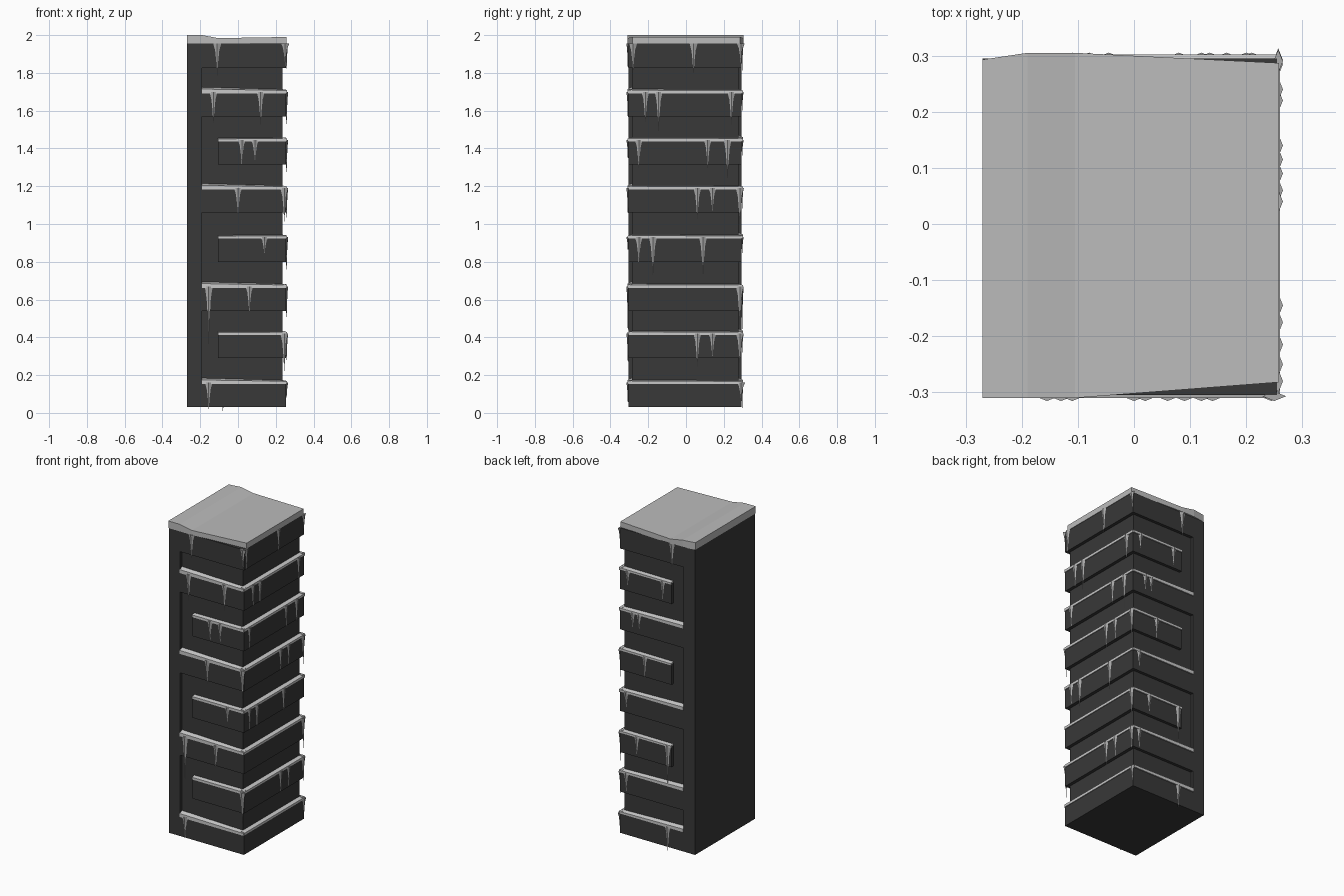
import bpy, bmesh
from mathutils import Vector

cube = bpy.data.objects.get("Cube")
if cube:
    bpy.data.objects.remove(cube)


def material(name, value):
    m = bpy.data.materials.new(name)
    m.use_nodes = True
    colour = (value, value, value, 1)
    m.diffuse_color = colour
    m.node_tree.nodes["Principled BSDF"].inputs["Base Color"].default_value = colour
    return m


STONE = material("dark stone", 0.04)
SNOW = material("snow", 0.5)
DRIFT = material("ledge snow", 0.58)
ICE = material("ice", 0.4)

# Shared limits: left edge, band faces and recessed faces
LEFT, RIGHT, FRONT, BACK = -0.27, 0.255, -0.305, 0.295
RIGHT_IN, FRONT_IN, BACK_IN = 0.235, -0.285, 0.277
WALL, SHORT = -0.19, -0.105


def finish(name, bm, mat):
    bmesh.ops.recalc_face_normals(bm, faces=bm.faces)
    mesh = bpy.data.meshes.new(name)
    bm.to_mesh(mesh)
    bm.free()
    mesh.materials.append(mat)
    obj = bpy.data.objects.new(name, mesh)
    bpy.context.collection.objects.link(obj)
    return obj


def prism(name, outline, z0, z1, mat):
    bm = bmesh.new()
    face = bm.faces.new([bm.verts.new((x, y, z0)) for x, y in outline])
    new = bmesh.ops.extrude_face_region(bm, geom=[face])["geom"]
    for v in new:
        if isinstance(v, bmesh.types.BMVert):
            v.co.z = z1
    return finish(name, bm, mat)


def box(name, x0, x1, y0, y1, z0, z1, mat):
    return prism(name, [(x0, y0), (x1, y0), (x1, y1), (x0, y1)], z0, z1, mat)


# Snow strip from a to b, reaching outward along n, with a height at each end
def drift(name, a, b, n, z, ha, hb):
    bm = bmesh.new()
    out = Vector(n) * 0.025
    rings = []
    for p, h in ((a, ha), (b, hb)):
        i, o = Vector(p), Vector(p) + out
        rings.append([bm.verts.new((q.x, q.y, zz)) for q, zz in
                      ((i, z - 0.008), (o, z - 0.008), (o, z + h * 0.6), (i, z + h))])
    for k in range(4):
        j = (k + 1) % 4
        bm.faces.new((rings[0][k], rings[0][j], rings[1][j], rings[1][k]))
    bm.faces.new(rings[0])
    bm.faces.new(rings[1][::-1])
    finish(name, bm, DRIFT)


# Icicle with a wide root that narrows fast; t is the direction along the ledge
def icicle(name, x, y, z, length, t):
    bm = bmesh.new()
    t = Vector((t[0], t[1], 0))
    n = Vector((-t.y, t.x, 0))
    levels = ((0.021, 0.0), (0.011, 0.22), (0.006, 0.5))
    rings = []
    for w, f in levels:
        c = Vector((x, y, z - f * length))
        d = 0.4 * w
        rings.append([bm.verts.new(c + v) for v in (t * w, n * d, -t * w, -n * d)])
    tip = bm.verts.new((x, y, z - length))
    bm.faces.new(rings[0])
    for k in range(4):
        j = (k + 1) % 4
        for up, low in zip(rings, rings[1:]):
            bm.faces.new((up[k], up[j], low[j], low[k]))
        bm.faces.new((rings[-1][k], rings[-1][j], tip))
    finish(name, bm, ICE)


# Recessed core and full-height wall on the left edge
box("core", LEFT + 0.02, RIGHT_IN, FRONT_IN, BACK_IN, 0.04, 1.95, STONE)
box("side_wall", LEFT, WALL, FRONT, BACK, 0.03, 1.955, STONE)

# Projecting bands: top, then where each one stops on the front and on the back
bands = [(1.955, WALL, WALL), (1.70, WALL, SHORT), (1.445, SHORT, WALL),
         (1.19, WALL, SHORT), (0.93, SHORT, WALL), (0.67, WALL, SHORT),
         (0.42, SHORT, WALL), (0.16, WALL, WALL)]
for i, (top, xf, xb) in enumerate(bands):
    outline = [(xf, FRONT), (RIGHT, FRONT), (RIGHT, BACK), (xb, BACK), (xb, 0), (xf, 0)]
    prism(f"band_{i}", outline, top - 0.13, top, STONE)
    if i == 0:
        continue
    low, high = 0.01, 0.024
    drift(f"front_snow_{i}", (xf, FRONT_IN), (RIGHT, FRONT_IN), (0, -1), top,
          high if xf == WALL else low, 0.012)
    drift(f"side_snow_{i}", (RIGHT_IN, FRONT), (RIGHT_IN, BACK), (1, 0), top, 0.014, 0.012)
    drift(f"back_snow_{i}", (xb, BACK_IN), (RIGHT, BACK_IN), (0, 1), top,
          high if xb == WALL else low, 0.012)

# Snow cap: cross-sections along x as (x, front, back, height)
sections = [(LEFT, -0.31, 0.293, 2.0), (WALL, -0.31, 0.305, 2.0),
            (SHORT, -0.31, 0.305, 1.984), (0.258, -0.282, 0.287, 1.99)]
bm = bmesh.new()
loops = [[bm.verts.new(p) for p in ((x, f, 1.955), (x, b, 1.955), (x, b, z), (x, f, z))]
         for x, f, b, z in sections]
for p, q in zip(loops, loops[1:]):
    for k in range(4):
        j = (k + 1) % 4
        bm.faces.new((p[k], p[j], q[j], q[k]))
bm.faces.new(loops[0])
bm.faces.new(loops[-1][::-1])
finish("snow_cap", bm, SNOW)

# Icicles per face: (band number, position along the face, length)
front = [(0, -0.11, 0.17), (0, 0.25, 0.12), (1, -0.13, 0.18), (1, 0.12, 0.18),
         (2, 0.02, 0.13), (2, 0.09, 0.12), (3, 0, 0.15), (3, 0.245, 0.18),
         (4, 0.14, 0.09), (5, -0.155, 0.31), (5, 0.06, 0.14), (6, 0.245, 0.2),
         (7, -0.155, 0.14)]
side = [(0, -0.28, 0.15), (0, 0.04, 0.17), (0, 0.29, 0.1), (1, -0.215, 0.17),
        (1, -0.145, 0.22), (1, 0.24, 0.18), (2, -0.25, 0.15), (2, 0.115, 0.15),
        (2, 0.22, 0.22), (3, 0.06, 0.17), (3, 0.14, 0.13), (3, 0.285, 0.2),
        (4, -0.25, 0.14), (4, -0.175, 0.22), (4, 0.09, 0.22), (5, 0.285, 0.21),
        (6, 0.06, 0.18), (6, 0.14, 0.13), (6, 0.285, 0.16), (7, 0.292, 0.1)]
back = [(0, -0.11, 0.17), (1, 0.2, 0.1), (1, -0.045, 0.12), (2, 0.165, 0.1),
        (2, 0.12, 0.1), (3, 0.08, 0.13), (4, 0.21, 0.1), (5, 0.135, 0.12),
        (5, -0.08, 0.27), (6, 0.21, 0.12), (7, -0.08, 0.16)]
for i, (b, x, length) in enumerate(front):
    icicle(f"front_icicle_{i}", x, FRONT - 0.002, bands[b][0], length, (1, 0))
for i, (b, y, length) in enumerate(side):
    icicle(f"side_icicle_{i}", RIGHT + 0.002, y, bands[b][0], length, (0, 1))
for i, (b, x, length) in enumerate(back):
    icicle(f"back_icicle_{i}", x, BACK + 0.002, bands[b][0], length, (1, 0))
